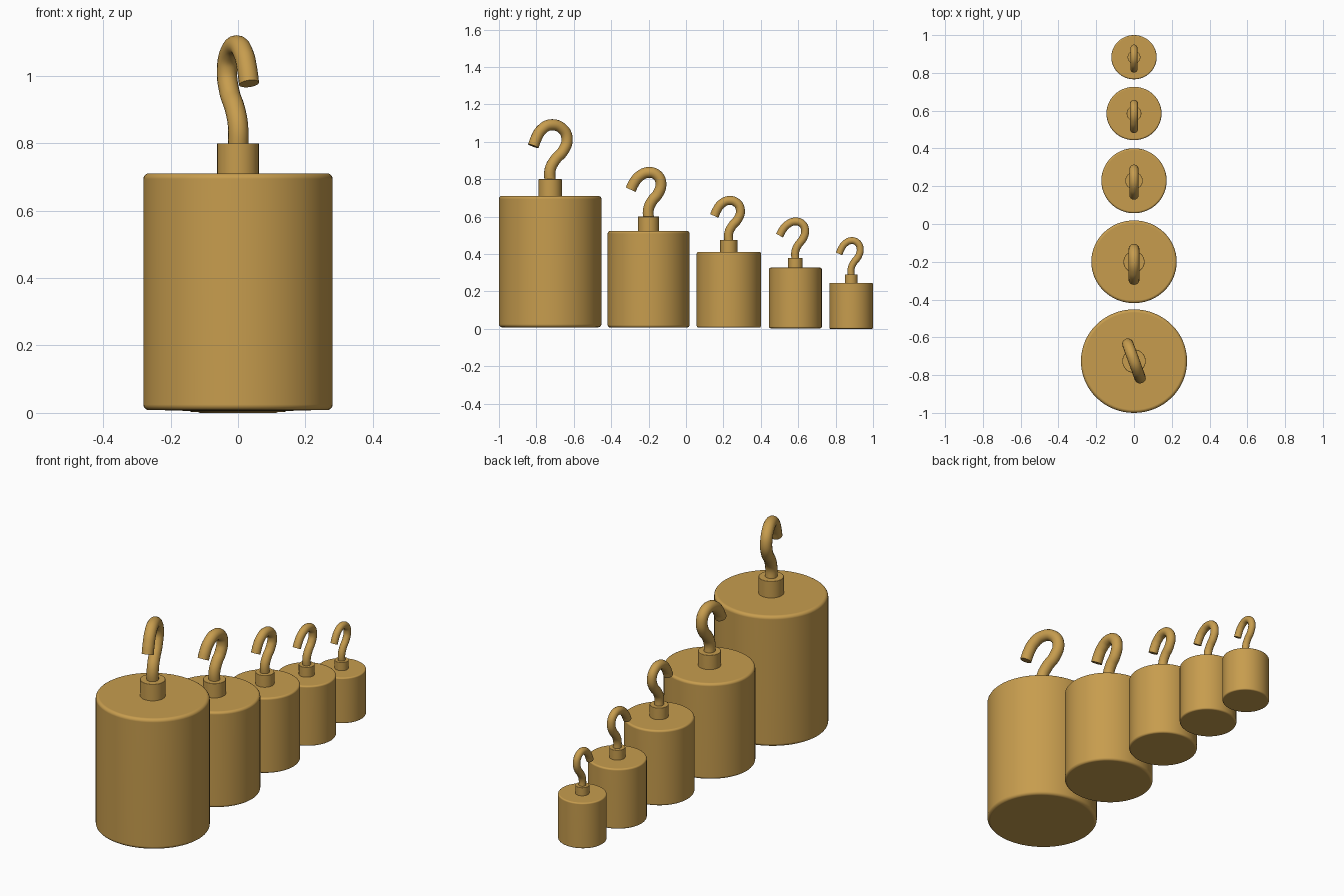
import bpy
import bmesh
import math

cube = bpy.data.objects.get("Cube")
if cube:
    bpy.data.objects.remove(cube, do_unlink=True)

# One brass colour for everything
brass = bpy.data.materials.new("brass")
brass.use_nodes = True
colour = (0.57, 0.335, 0.076, 1)
brass.diffuse_color = colour
brass.node_tree.nodes["Principled BSDF"].inputs["Base Color"].default_value = colour


def smooth(obj):
    bpy.ops.object.select_all(action='DESELECT')
    obj.select_set(True)
    bpy.context.view_layer.objects.active = obj
    bpy.ops.object.shade_smooth_by_angle(angle=math.radians(35))


def cylinder(name, y, rx, ry, z0, z1, round_edge, sides=64):
    """Upright cylinder with rounded rims."""
    bm = bmesh.new()
    bmesh.ops.create_cone(bm, cap_ends=True, segments=sides,
                          radius1=1, radius2=1, depth=z1 - z0)
    for v in bm.verts:
        v.co.x *= rx
        v.co.y *= ry
    rims = [e for e in bm.edges if abs(e.verts[0].co.z - e.verts[1].co.z) < 1e-5]
    bmesh.ops.bevel(bm, geom=rims, offset=round_edge, segments=4,
                    profile=0.5, affect='EDGES')
    mesh = bpy.data.meshes.new(name)
    bm.to_mesh(mesh)
    bm.free()
    mesh.materials.append(brass)
    obj = bpy.data.objects.new(name, mesh)
    obj.location = (0, y, (z0 + z1) / 2)
    bpy.context.collection.objects.link(obj)
    smooth(obj)
    obj.modifiers.new("flat_caps", 'WEIGHTED_NORMAL').keep_sharp = True
    return obj


# Hook centre line: sideways share of the reach, share of the height
HOOK_PATH = [(0, -0.08), (0, 0.18), (0.3, 0.36), (0.76, 0.52), (1, 0.74),
             (0.72, 0.93), (0, 1), (-0.52, 0.91), (-0.82, 0.76), (-1, 0.61)]


def hook(name, y, z0, top, wire, back, front, turn):
    curve = bpy.data.curves.new(name, 'CURVE')
    curve.dimensions = '3D'
    curve.bevel_depth = wire
    curve.bevel_resolution = 6
    curve.resolution_u = 8
    curve.use_fill_caps = True
    spline = curve.splines.new('BEZIER')
    spline.bezier_points.add(len(HOOK_PATH) - 1)
    height = top - wire - z0
    for point, (s, t) in zip(spline.bezier_points, HOOK_PATH):
        reach = (back if s > 0 else front) - wire
        point.co = (0, s * reach, t * height)
        point.handle_left_type = point.handle_right_type = 'AUTO'
    curve.materials.append(brass)
    obj = bpy.data.objects.new(name, curve)
    obj.location = (0, y, z0)
    obj.rotation_euler.z = math.radians(turn)
    bpy.context.collection.objects.link(obj)
    bpy.ops.object.select_all(action='DESELECT')
    obj.select_set(True)
    bpy.context.view_layer.objects.active = obj
    bpy.ops.object.convert(target='MESH')
    smooth(bpy.context.view_layer.objects.active)


# y, radius x, radius y, base, body top, neck radius, neck top,
# hook top, wire radius, hook reach back, hook reach front, turn
WEIGHTS = [
    (-0.726, 0.281, 0.274, 0.008, 0.711, 0.062, 0.80, 1.12, 0.030, 0.126, 0.126, 20),
    (-0.20, 0.226, 0.219, 0.007, 0.523, 0.056, 0.60, 0.865, 0.029, 0.095, 0.125, 0),
    (0.229, 0.173, 0.172, 0.006, 0.412, 0.046, 0.475, 0.71, 0.024, 0.086, 0.102, 0),
    (0.585, 0.146, 0.141, 0.003, 0.327, 0.039, 0.38, 0.595, 0.021, 0.073, 0.106, 0),
    (0.883, 0.120, 0.117, 0, 0.246, 0.034, 0.29, 0.49, 0.0185, 0.067, 0.083, 0),
]

for i, (y, rx, ry, z0, z1, neck, z2, z3, wire, back, front, turn) in enumerate(WEIGHTS, 1):
    cylinder(f"weight_body_{i}", y, rx, ry, z0, z1, rx * 0.06)
    cylinder(f"weight_neck_{i}", y, neck, neck, z1 - 0.01, z2, neck * 0.04, 32)
    hook(f"weight_hook_{i}", y, z2, z3, wire, back, front, turn)
